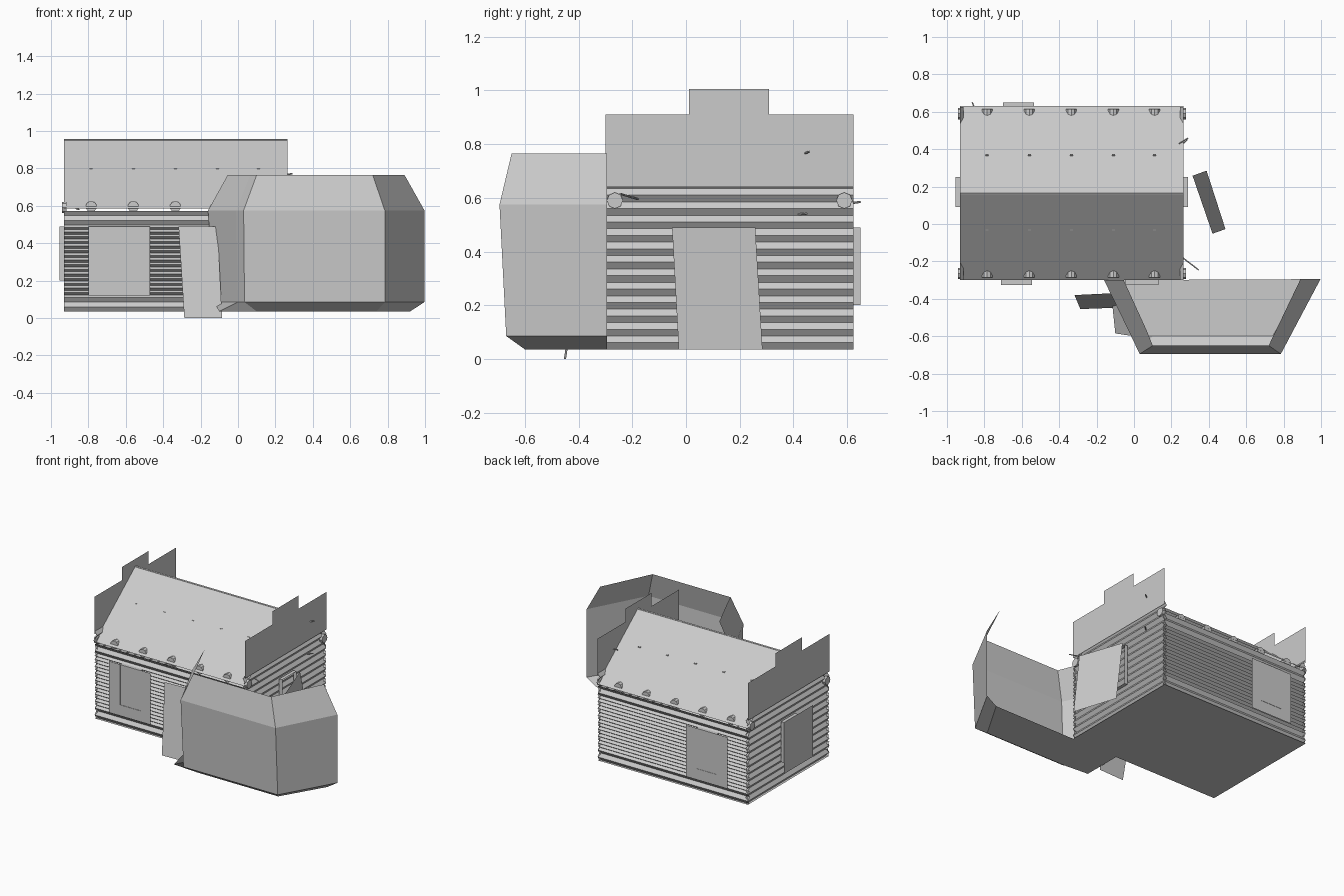
import bpy
from mathutils import Vector

if "Cube" in bpy.data.objects:
    bpy.data.objects.remove(bpy.data.objects["Cube"])

X0, X1, Y0, Y1, Z0, EAVE = -0.93, 0.265, -0.30, 0.625, 0.035, 0.585
XC, YC = (X0 + X1) / 2, 0.165


def mesh(name, verts, faces):
    me = bpy.data.meshes.new(name)
    me.from_pydata(verts, [], faces)
    me.update()
    ob = bpy.data.objects.new(name, me)
    bpy.context.collection.objects.link(ob)
    return ob


def poly(name, pts):
    return mesh(name, pts, [range(len(pts))])


def loft(name, rows):
    """Skin quads between rows of equal point count."""
    n = len(rows[0])
    faces = [(i * n + j, i * n + j + 1, (i + 1) * n + j + 1, (i + 1) * n + j)
             for i in range(len(rows) - 1) for j in range(n - 1)]
    return mesh(name, [p for r in rows for p in r], faces)


def rod(name, a, b, r, sides=8):
    a, b = Vector(a), Vector(b)
    bpy.ops.mesh.primitive_cylinder_add(vertices=sides, radius=r, depth=(b - a).length,
                                        location=(a + b) / 2)
    ob = bpy.context.object
    ob.name = name
    ob.rotation_euler = (b - a).to_track_quat('Z', 'Y').to_euler()
    return ob


def log_wall(name, a, b, normal, top, fine=None):
    """Zigzag log courses from a to b; finer courses between the fine heights."""
    n, rows, z, out = Vector((*normal, 0)), [], Z0, False
    while z < top + 1e-4:
        off = n * (0 if out else -0.018)
        rows.append([Vector((*p, z)) + off for p in (a, b)])
        z += 0.0125 if fine and fine[0] < z < fine[1] else 0.025
        out = not out
    return loft(name, rows)


# Log walls and floor
log_wall("front_wall", (X0, Y0), (X1, Y0), (0, -1), EAVE, (0.1, 0.49))
log_wall("back_wall", (X1, Y1), (X0, Y1), (0, 1), EAVE, (0.1, 0.49))
log_wall("right_wall", (X1, Y0), (X1, Y1), (1, 0), 0.66)
log_wall("left_wall", (X0, Y1), (X0, Y0), (-1, 0), 0.66)
poly("cabin_floor", [(X0, Y1, Z0), (X1, Y1, Z0), (X1, Y0, Z0), (X0, Y0, Z0)])

# Pitched roof
loft("roof", [[(X0, y, z), (X1, y, z)] for y, z in ((Y0, EAVE), (YC, 0.955), (Y1 + 0.005, EAVE))])
rod("ridge_pole", (X0, YC, 0.948), (X1, YC, 0.948), 0.008, 6)

# Stepped end boards
for side, x in (("left", X0), ("right", X1)):
    poly(side + "_gable_board", [(x, y, z) for y, z in (
        (Y0, 0.64), (Y1, 0.64), (Y1, 0.91), (0.31, 0.91),
        (0.31, 1.005), (0.012, 1.005), (0.012, 0.91), (Y0, 0.91))])
    for y in (Y0 + 0.035, Y1 - 0.035):
        rod("corner_log_end", (x - 0.012, y, 0.59), (x + 0.012, y, 0.59), 0.03)

# Roof beam ends above both eaves
for x in (-0.785, -0.56, -0.335, -0.11, 0.11):
    for a, b in ((-0.285, -0.2), (0.615, 0.53)):
        rod("beam_end", (x, a, 0.595), (x, b, 0.595), 0.03, 10)
    for y in (-0.03, 0.37):
        rod("roof_peg", (x - 0.008, y, 0.795), (x + 0.008, y, 0.795), 0.006, 6)


def frame(name, a, b, normal):
    """Open window surround standing 0.025 off the wall."""
    n = Vector((*normal, 0)) * 0.025
    ring = [Vector(p) for p in ((*a, 0.2), (*b, 0.2), (*b, 0.49), (*a, 0.49), (*a, 0.2))]
    loft(name, [ring, [p + n for p in ring]])


frame("front_left_frame", (-0.71, Y0), (-0.545, Y0), (0, -1))
frame("front_right_frame", (-0.045, Y0), (0.13, Y0), (0, -1))
frame("back_frame", (-0.70, Y1), (-0.535, Y1), (0, 1))
frame("right_frame", (X1, 0.09), (X1, 0.25), (1, 0))
frame("left_frame", (X0, 0.09), (X0, 0.25), (-1, 0))


def panel(name, a, b, z0=0.12, z1=0.49):
    poly(name, [(*a, z0), (*b, z0), (*b, z1), (*a, z1)])


# Hanging covers, two of them swung loose
panel("front_cover", (-0.80, -0.322), (-0.47, -0.322))
panel("back_cover", (-0.785, 0.648), (-0.455, 0.648))
panel("left_cover", (-0.955, -0.08), (-0.955, 0.25))
poly("right_loose_cover", [(0.388, 0.285, Z0), (0.489, -0.027, Z0),
                           (0.42, -0.052, 0.49), (0.313, 0.258, 0.49)])
poly("front_loose_cover", [(-0.287, -0.455, 0), (-0.085, -0.447, 0),
                           (-0.11, -0.37, 0.49), (-0.318, -0.38, 0.49)])

# Faceted lean-to shell, open at the back
loft("shell_walls", [
    [(-0.10, -0.30, 0.035), (-0.10, -0.585, 0.035), (0.10, -0.60, 0.035),
     (0.74, -0.60, 0.035), (0.92, -0.295, 0.035)],
    [(-0.13, -0.30, 0.085), (0.0, -0.60, 0.085), (0.035, -0.67, 0.085),
     (0.785, -0.67, 0.085), (0.997, -0.295, 0.085)],
    [(-0.16, -0.30, 0.575), (-0.01, -0.61, 0.575), (0.03, -0.695, 0.575),
     (0.785, -0.695, 0.575), (0.997, -0.295, 0.575)],
    [(-0.055, -0.30, 0.765), (0.066, -0.565, 0.765), (0.10, -0.65, 0.765),
     (0.72, -0.65, 0.765), (0.89, -0.295, 0.765)]])
poly("shell_floor", [(0.92, -0.295, Z0), (0.74, -0.60, Z0), (0.10, -0.60, Z0),
                     (-0.10, -0.585, Z0), (-0.10, -0.30, Z0)])

# Thin shafts stuck in the walls
for a, b in (((0.24, 0.43, 0.762), (0.29, 0.46, 0.772)),
             ((0.26, -0.18, 0.595), (0.345, -0.245, 0.615)),
             ((0.25, 0.42, 0.538), (0.285, 0.45, 0.541)),
             ((-0.85, 0.615, 0.58), (-0.865, 0.65, 0.585))):
    rod("stuck_shaft", a, b, 0.004, 6)
